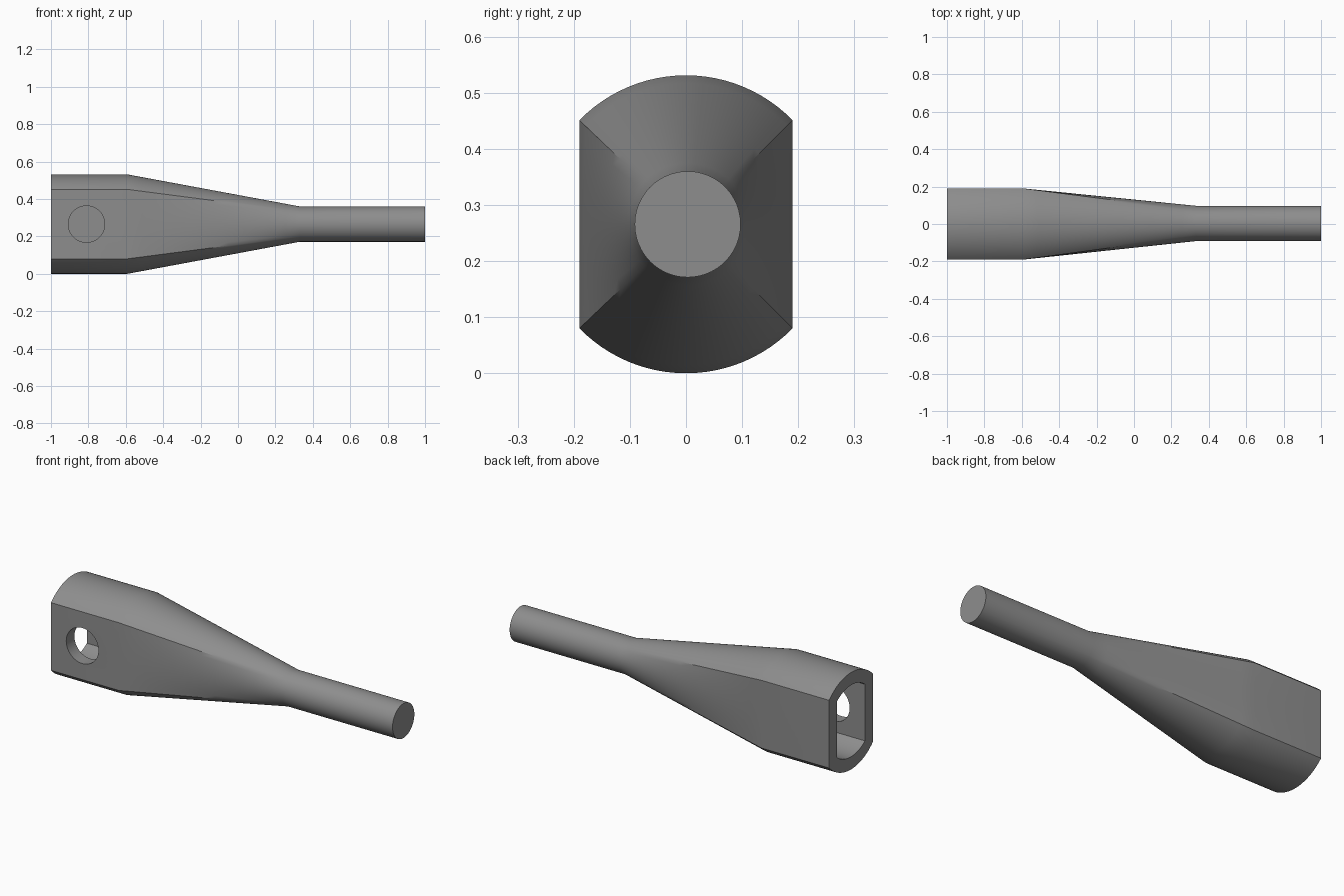
import bpy, bmesh
from math import sin, cos, asin, pi

if "Cube" in bpy.data.objects:
    bpy.data.objects.remove(bpy.data.objects["Cube"])

CZ = 0.2655          # height of the centre axis
grey = bpy.data.materials.new("steel grey")
grey.diffuse_color = (0.27, 0.27, 0.27, 1)
grey.use_nodes = True
grey.node_tree.nodes["Principled BSDF"].inputs["Base Color"].default_value = grey.diffuse_color


def section(radius, half_width, arc=24, flat=12):
    """Circle clipped by two vertical flats, as (y, z) points."""
    a = asin(half_width / radius)
    h = radius * cos(a)
    top = [(radius * sin(-a + 2 * a * i / arc), radius * cos(-a + 2 * a * i / arc)) for i in range(arc)]
    side = [(half_width, h - 2 * h * i / flat) for i in range(flat)]
    half = top + side
    return half + [(-y, -z) for y, z in half]


def circle(radius, yc, a, arc=24, flat=12):
    """Circle whose points match those of the clipped section."""
    angles = [-a + 2 * a * i / arc for i in range(arc)]
    angles += [a + (pi - 2 * a) * i / flat for i in range(flat)]
    half = [(radius * sin(t), radius * cos(t)) for t in angles]
    return [(y + yc, z) for y, z in half + [(-y, -z) for y, z in half]]


def loft(name, rings):
    """Skin closed (x, outline) rings and cap both ends."""
    bm = bmesh.new()
    rows = [[bm.verts.new((x, y, CZ + z)) for y, z in pts] for x, pts in rings]
    n = len(rows[0])
    for r, s in zip(rows, rows[1:]):
        for i in range(n):
            j = (i + 1) % n
            bm.faces.new((r[i], r[j], s[j], s[i]))
    bm.faces.new(rows[0])
    bm.faces.new(rows[-1])
    bmesh.ops.recalc_face_normals(bm, faces=bm.faces)
    me = bpy.data.meshes.new(name)
    bm.to_mesh(me)
    bm.free()
    ob = bpy.data.objects.new(name, me)
    bpy.context.collection.objects.link(ob)
    me.materials.append(grey)
    return ob


# Socket with side flats, tapering into a round rod
R, W = 0.2655, 0.19
big, small = section(R, W), circle(0.0945, 0.003, asin(W / R))
rings = [(-1, big)]
STEPS = 12
for k in range(STEPS + 1):
    t = k / STEPS
    pts = [(p[0] + (q[0] - p[0]) * t, p[1] + (q[1] - p[1]) * t) for p, q in zip(big, small)]
    rings.append((-0.59 + 0.92 * t, pts))
rings.append((1, small))
body = loft("socket_and_rod", rings)

# Cutters: open cavity in the end, pin hole through the front wall
cavity_shape = section(0.196, 0.12)
cavity = loft("cavity_cutter", [(-1.1, cavity_shape), (-0.6, cavity_shape)])
bpy.ops.mesh.primitive_cylinder_add(vertices=48, radius=0.0975, depth=0.2,
                                    location=(-0.81, -0.17, CZ), rotation=(pi / 2, 0, 0))
hole = bpy.context.object
hole.name = "pin_hole_cutter"
hole.data.materials.append(grey)

bpy.ops.object.select_all(action='DESELECT')
bpy.context.view_layer.objects.active = body
body.select_set(True)
for cutter in (cavity, hole):
    mod = body.modifiers.new(cutter.name, 'BOOLEAN')
    mod.operation = 'DIFFERENCE'
    mod.solver = 'EXACT'
    mod.object = cutter
    bpy.ops.object.modifier_apply(modifier=mod.name)
    bpy.data.objects.remove(cutter)

bpy.ops.object.shade_smooth_by_angle(angle=pi / 6)
